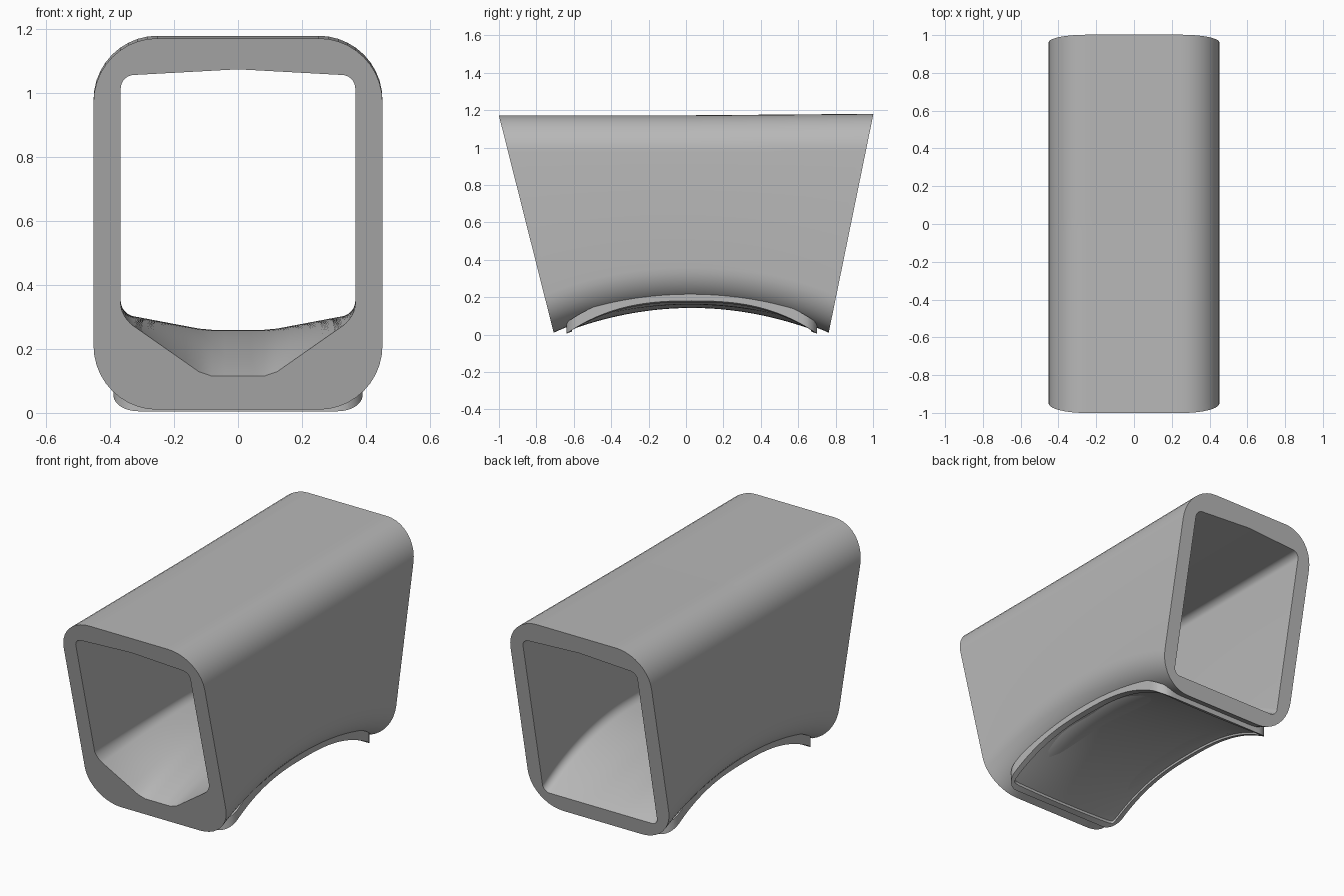
import bpy, bmesh, math

if "Cube" in bpy.data.objects:
    bpy.data.objects.remove(bpy.data.objects["Cube"])

grey = bpy.data.materials.new("plain grey")
grey.use_nodes = True
COLOR = (0.48, 0.48, 0.48, 1)
grey.diffuse_color = COLOR
grey.node_tree.nodes["Principled BSDF"].inputs["Base Color"].default_value = COLOR


def finish(bm, name):
    bmesh.ops.recalc_face_normals(bm, faces=bm.faces)
    mesh = bpy.data.meshes.new(name)
    bm.to_mesh(mesh)
    bm.free()
    mesh.materials.append(grey)
    obj = bpy.data.objects.new(name, mesh)
    bpy.context.collection.objects.link(obj)
    bpy.ops.object.select_all(action='DESELECT')
    obj.select_set(True)
    bpy.context.view_layer.objects.active = obj
    bpy.ops.object.shade_smooth_by_angle(angle=math.radians(35))
    return obj


def section(hw, top, bottom, r, crown=0, sag=0):
    """Rounded rectangle; crown lifts the top middle, sag drops the floor middle."""
    pts = []
    corners = ((1, bottom, -90), (1, top, 0), (-1, top, 90), (-1, bottom, 180))
    for sx, edge, start in corners:
        cz = edge + r if edge == bottom else edge - r
        for k in range(11):
            a = math.radians(start + 9 * k)
            pts.append((sx * (hw - r) + r * math.cos(a), cz + r * math.sin(a)))
        # Subdivide the flat runs above and below
        if edge == top and sx == 1 or edge == bottom and sx == -1:
            for k in range(1, 16):
                pts.append((sx * (hw - r) * (1 - k / 8), edge))
    out = []
    for x, z in pts:
        side = abs(x) / hw
        if z > top - r:
            z += crown * (1 - side)
        elif z < bottom + r:
            z -= sag * min(1, (1 - side) / 0.72)
        out.append((x, z))
    return out


def sleeve_y(t, z):
    """Depth along the sleeve between its two slanted end planes."""
    k = (1.17 - z) / 1.15
    front, back = -1 + 0.29 * k, 1 - 0.235 * k
    return front + (back - front) * (t + 1) / 2


# Sleeve: thick rounded tube with arched underside and slanted ends
bm = bmesh.new()
STEPS = 48
outer, inner = [], []
for i in range(STEPS + 1):
    t = 2 * i / STEPS - 1
    q = t * t
    outside = section(0.452, 1.172 + 0.008 * max(0, t), 0.16 - 0.15 * q, 0.2)
    if t < 0:
        edge, centre = 0.31 - 0.01 * q, 0.26 - 0.145 * q
    else:
        edge, centre = 0.31 - 0.21 * q, 0.26 - 0.16 * q
    inside = section(0.367, 1.055, edge, 0.04, 0.02, edge - centre)
    for loops, pts in ((outer, outside), (inner, inside)):
        loops.append([bm.verts.new((x, sleeve_y(t, z), z)) for x, z in pts])


def bridge(a, b):
    n = len(a)
    for j in range(n):
        m = (j + 1) % n
        bm.faces.new((a[j], a[m], b[m], b[j]))


for i in range(STEPS):
    bridge(outer[i], outer[i + 1])
    bridge(inner[i], inner[i + 1])
for end in (0, STEPS):
    bridge(outer[end], inner[end])
finish(bm, "sleeve")

# Saddle pad: arched rounded plate below the sleeve with a thin raised rim
HX, HY, RIM, R = 0.39, 0.67, 0.03, 0.08


def stations(h, n):
    """Positions across the pad with a tight step at the rim."""
    lim = h - RIM - 0.003
    mid = [lim * (2 * k / n - 1) for k in range(n + 1)]
    rim = [h, h - RIM / 2, h - RIM]
    return [-v for v in rim] + mid + rim[::-1]


def rounded(x, y):
    a, b = (abs(x) - HX + R) / R, (abs(y) - HY + R) / R
    if a > 0 and b > 0:
        x = math.copysign(HX - R + R * a * math.sqrt(1 - b * b / 2), x)
        y = math.copysign(HY - R + R * b * math.sqrt(1 - a * a / 2), y)
    return x, y


def pad_z(x, y):
    u = min(1, abs(y) / HY)
    side = 0.18 - 0.175 * u ** 2.6
    middle = 0.13 - 0.125 * u ** 2
    return middle + (side - middle) * (x / HX) ** 2


bm = bmesh.new()
grid = []
for gy in stations(HY, 60):
    row = []
    for gx in stations(HX, 32):
        x, y = rounded(gx, gy)
        depth = min(HX - abs(gx), HY - abs(gy))
        recess = 0.012 if depth > RIM + 0.001 else 0
        row.append(bm.verts.new((x, y + 0.03, pad_z(x, y) + recess)))
    grid.append(row)
for r0, r1 in zip(grid, grid[1:]):
    for j in range(len(r0) - 1):
        bm.faces.new((r0[j], r0[j + 1], r1[j + 1], r1[j]))
border = [e for e in bm.edges if e.is_boundary]
wall = bmesh.ops.extrude_edge_only(bm, edges=border)["geom"]
for v in wall:
    if isinstance(v, bmesh.types.BMVert):
        v.co.z += 0.06
finish(bm, "saddle_pad")
